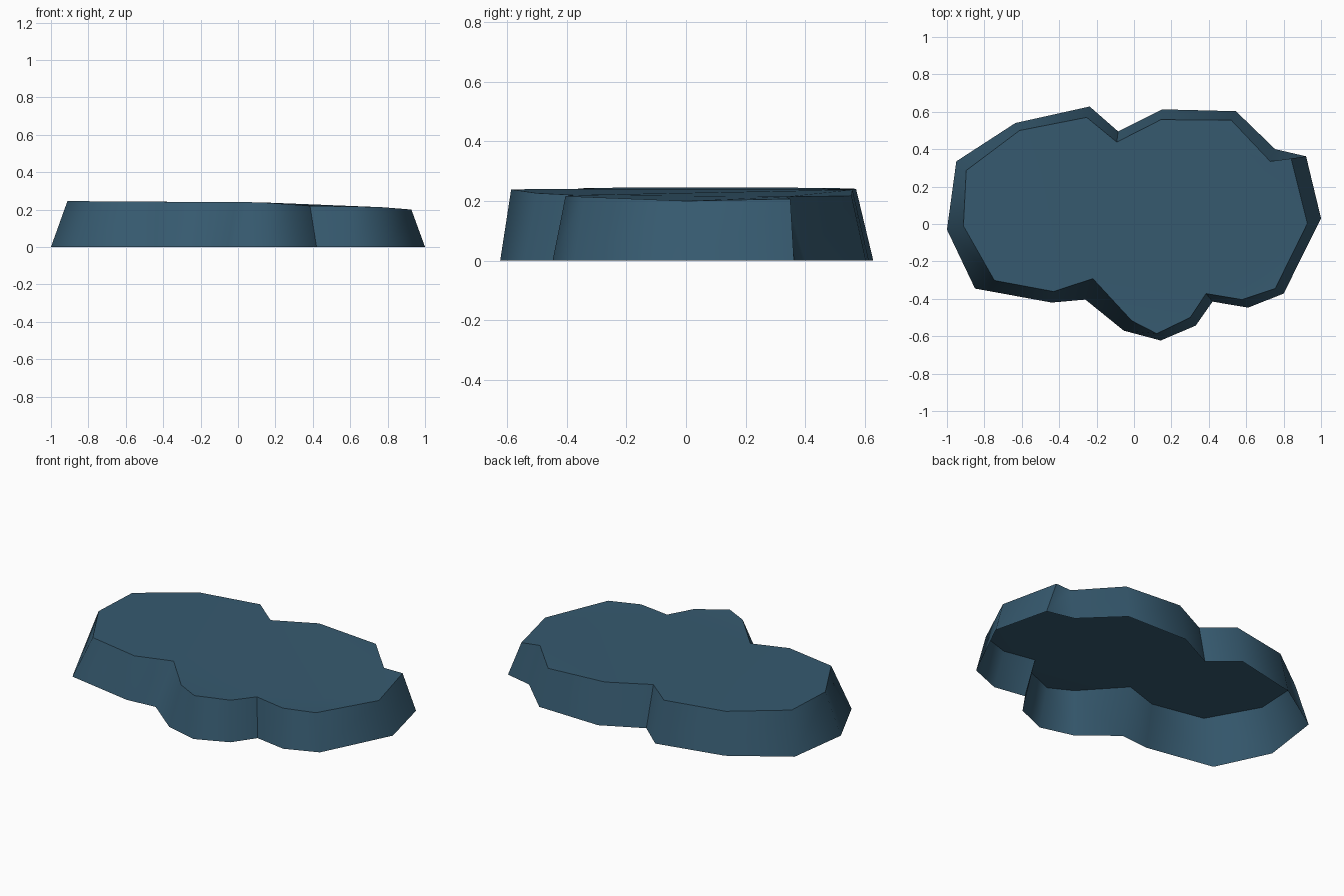
import bpy, bmesh, math

if "Cube" in bpy.data.objects:
    bpy.data.objects.remove(bpy.data.objects["Cube"])

# footprint at ground level, and the tapered rim at the top
base = [(-1, -.03), (-.95, .335), (-.634, .54), (-.237, .628), (-.085, .495),
        (.15, .613), (.545, .603), (.755, .4), (.92, .362), (1, .03),
        (.8, -.372), (.61, -.447), (.42, -.415), (.33, -.543), (.143, -.623),
        (-.055, -.57), (-.26, -.404), (-.44, -.42), (-.85, -.345)]
rim = [(-.912, -.01), (-.897, .286), (-.612, .5), (-.253, .57), (-.092, .438),
       (.144, .558), (.52, .555), (.728, .335), (.84, .35), (.927, .003),
       (.755, -.345), (.578, -.404), (.385, -.372), (.3, -.5), (.122, -.586),
       (-.012, -.517), (-.22, -.292), (-.43, -.361), (-.746, -.302)]
slope = [(-1, .246), (-.25, .241), (.13, .239), (.385, .22), (.755, .214), (.93, .2)]


def top_height(x):
    for (x0, z0), (x1, z1) in zip(slope, slope[1:]):
        if x <= x1:
            return z0 + (z1 - z0) * (x - x0) / (x1 - x0)
    return slope[-1][1]


# rock slab: sloping walls and a gently falling top, open underneath
bm = bmesh.new()
low = [bm.verts.new((x, y, 0)) for x, y in base]
high = [bm.verts.new((x, y, top_height(x))) for x, y in rim]
n = len(low)
for i in range(n):
    j = (i + 1) % n
    bm.faces.new((low[j], low[i], high[i], high[j]))
top = bm.faces.new(high[::-1])
bmesh.ops.triangulate(bm, faces=[top])
mesh = bpy.data.meshes.new("rock_slab")
bm.to_mesh(mesh)
bm.free()

slab = bpy.data.objects.new("rock_slab", mesh)
bpy.context.collection.objects.link(slab)
mat = bpy.data.materials.new("slate blue")
mat.diffuse_color = (.037, .102, .16, 1)
mat.use_nodes = True
mat.node_tree.nodes["Principled BSDF"].inputs["Base Color"].default_value = mat.diffuse_color
mesh.materials.append(mat)

# soft wall corners, crisp rim
bpy.context.view_layer.objects.active = slab
slab.select_set(True)
bpy.ops.object.shade_smooth_by_angle(angle=math.radians(57))
